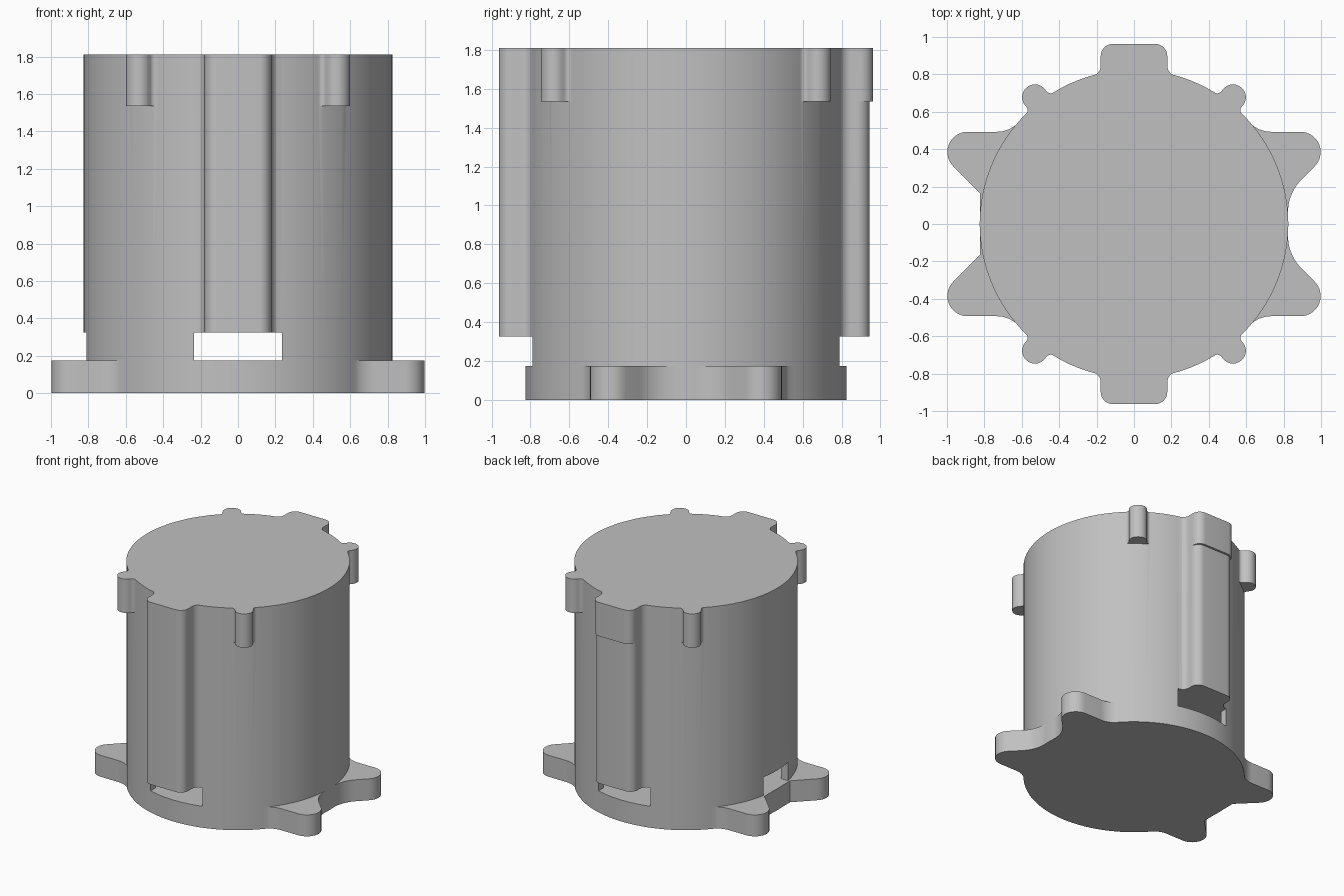
import bpy, bmesh, math
from mathutils import Vector, Matrix

cube = bpy.data.objects.get("Cube")
if cube:
    bpy.data.objects.remove(cube, do_unlink=True)

R = 0.825          # housing radius
H = 1.81           # total height
BASE = 0.175       # flange thickness
SLOT = 0.325       # top of the slots
COLLAR = 1.535     # underside of the small lugs

grey = bpy.data.materials.new("plain grey")
grey.use_nodes = True
colour = (0.53, 0.53, 0.53, 1)
grey.diffuse_color = colour
grey.node_tree.nodes["Principled BSDF"].inputs["Base Color"].default_value = colour


def rounded(corners, steps=8):
    """Outline from (x, y, radius) corners, each replaced by a tangent arc."""
    out = []
    n = len(corners)
    for i, (x, y, r) in enumerate(corners):
        p = Vector((x, y))
        if r == 0:
            out.append(p)
            continue
        a = (Vector(corners[i - 1][:2]) - p).normalized()
        b = (Vector(corners[(i + 1) % n][:2]) - p).normalized()
        half = a.angle(b) / 2
        centre = p + (a + b).normalized() * (r / math.sin(half))
        start = p + a * (r / math.tan(half)) - centre
        end = p + b * (r / math.tan(half)) - centre
        turn = math.atan2(start.x * end.y - start.y * end.x, start.dot(end))
        for k in range(steps + 1):
            out.append(centre + Matrix.Rotation(turn * k / steps, 2) @ start)
    return out


def mirror_outline(half):
    return half + [(-x, y, r) for x, y, r in reversed(half)]


def prism(name, outline, z0, z1, matrix=Matrix()):
    """Upright solid from a flat outline."""
    bm = bmesh.new()
    face = bm.faces.new([bm.verts.new((p[0], p[1], z0)) for p in outline])
    top = bmesh.ops.extrude_face_region(bm, geom=[face])["geom"]
    bmesh.ops.translate(bm, vec=(0, 0, z1 - z0),
                        verts=[v for v in top if isinstance(v, bmesh.types.BMVert)])
    bm.transform(matrix)
    bmesh.ops.recalc_face_normals(bm, faces=bm.faces)
    mesh = bpy.data.meshes.new(name)
    bm.to_mesh(mesh)
    bm.free()
    mesh.materials.append(grey)
    ob = bpy.data.objects.new(name, mesh)
    bpy.context.collection.objects.link(ob)
    return ob


def circle(r, n=128):
    return [(r * math.cos(math.tau * i / n), r * math.sin(math.tau * i / n)) for i in range(n)]


def combine(target, tools, operation):
    """Boolean the tools into the target and discard them."""
    for tool in tools:
        mod = target.modifiers.new(operation.lower(), "BOOLEAN")
        mod.operation, mod.solver, mod.object = operation, "EXACT", tool
    depsgraph = bpy.context.evaluated_depsgraph_get()
    mesh = bpy.data.meshes.new_from_object(target.evaluated_get(depsgraph))
    target.modifiers.clear()
    target.data = mesh
    for tool in tools:
        bpy.data.objects.remove(tool, do_unlink=True)


def box(x0, x1, y0, y1):
    return [(x0, y0), (x1, y0), (x1, y1), (x0, y1)]


def turned(degrees):
    return Matrix.Rotation(math.radians(degrees), 4, "Z")


def rib_outline(reach):
    return rounded(mirror_outline([(0.29, 0.6, 0), (0.29, 0.768, 0),
                                   (0.178, 0.805, 0.06), (0.178, reach, 0.065)]))


# Housing with a low chamber behind the slots
housing = prism("housing", circle(R), BASE, H)
cutters = [
    prism("chamber_cutter", circle(R - 0.06), BASE - 0.05, SLOT),
    prism("front_back_slot_cutter", box(-0.235, 0.235, -1, 1), BASE - 0.05, SLOT),
    prism("side_slot_cutter", box(-1, -0.5, -0.157, 0.157), BASE - 0.05, SLOT),
]
combine(housing, cutters, "DIFFERENCE")

# Tall ribs, the back one stepped below its head
additions = [
    prism("front_rib", rib_outline(0.963), SLOT, H, turned(180)),
    prism("back_rib", rib_outline(0.945), SLOT, COLLAR),
    prism("back_rib_head", rib_outline(0.963), COLLAR, H),
]

# Four small lugs around the top
lug = rounded(mirror_outline([(0.12, 0.7, 0), (0.12, 0.815, 0),
                              (0.068, 0.822, 0.03), (0.068, 0.928, 0.066)]))
for angle in (38, -38, 142, -142):
    additions.append(prism("top_lug", lug, COLLAR, H, turned(angle)))
combine(housing, additions, "UNION")

# Base flange with four ears
flange = prism("base_flange", circle(R), 0, BASE)
ears = []
for sx in (1, -1):
    blend = 0.25 if sx > 0 else 0
    ear = rounded([(0.4, 0.05, 0), (0.823, 0.05, 0), (0.823, 0.165, blend),
                   (1.151, 0.493, 0.108), (0.661, 0.493, 0.16),
                   (0.58, 0.586, 0), (0.4, 0.4, 0)], 10)
    for sy in (1, -1):
        ears.append(prism("flange_ear", ear, 0, BASE, Matrix.Diagonal((sx, sy, 1, 1))))
combine(flange, ears, "UNION")

# Smooth curved walls, keep crisp rims
for ob in (housing, flange):
    bpy.ops.object.select_all(action="DESELECT")
    ob.select_set(True)
    bpy.context.view_layer.objects.active = ob
    bpy.ops.object.shade_smooth_by_angle(angle=math.radians(30))
